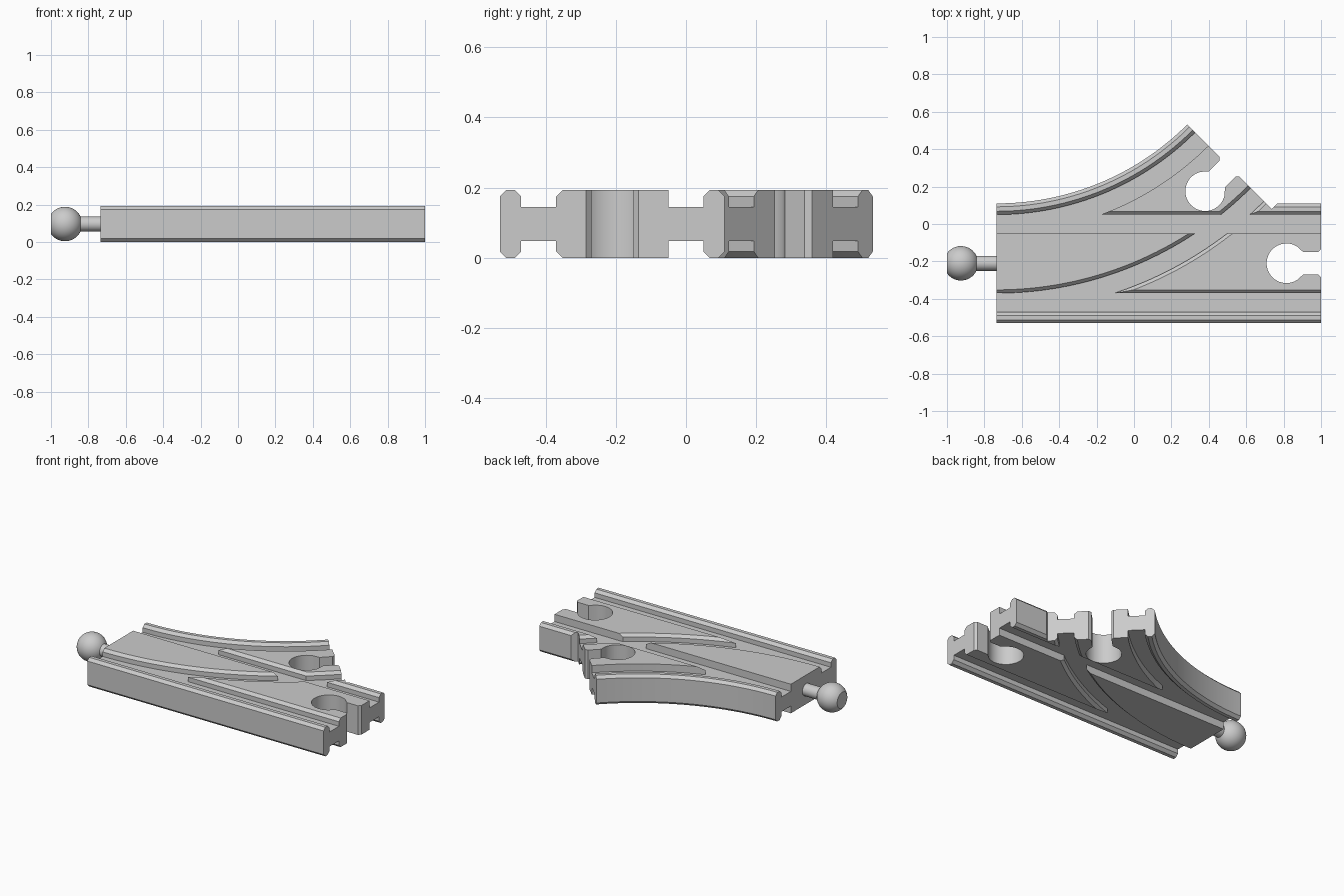
import bpy, bmesh, math
from mathutils import Vector, Matrix

cube = bpy.data.objects.get("Cube")
if cube:
    bpy.data.objects.remove(cube)

H = 0.193          # board height
W = 0.32           # half width
X0, X1 = -0.735, 1.0
CY = -0.21         # centre line of the straight road
R = 1.7625         # centre line radius of the branch
C = 0.018          # edge chamfer
S45 = math.sin(math.pi / 4)

wood = bpy.data.materials.new("grey_plastic")
wood.use_nodes = True
GREY = (0.6, 0.6, 0.6, 1)
wood.diffuse_color = GREY
wood.node_tree.nodes["Principled BSDF"].inputs["Base Color"].default_value = GREY


def to_object(name, bm):
    bmesh.ops.recalc_face_normals(bm, faces=bm.faces)
    mesh = bpy.data.meshes.new(name)
    bm.to_mesh(mesh)
    bm.free()
    mesh.materials.append(wood)
    ob = bpy.data.objects.new(name, mesh)
    bpy.context.collection.objects.link(ob)
    return ob


def loft(name, rings):
    """Closed solid through matching rings of points."""
    bm = bmesh.new()
    vs = [[bm.verts.new(p) for p in ring] for ring in rings]
    n = len(vs[0])
    for a, b in zip(vs, vs[1:]):
        for i in range(n):
            j = (i + 1) % n
            bm.faces.new((a[i], a[j], b[j], b[i]))
    bm.faces.new(vs[0])
    bm.faces.new(vs[-1])
    return to_object(name, bm)


def straight_path(extra=0):
    left = Vector((0, 1, 0))
    return [(Vector((x, CY, 0)), left) for x in (X0 - extra, X1 + extra)]


def branch_path(extra=0, steps=32):
    path = []
    for i in range(steps + 1):
        a = math.pi / 4 * i / steps
        left = Vector((-math.sin(a), math.cos(a), 0))
        path.append((Vector((X0, CY + R, 0)) - left * R, left))
    if extra:
        p, l = path[0]
        path.insert(0, (p - Vector((extra, 0, 0)), l))
        p, l = path[-1]
        path.append((p + Vector((S45, S45, 0)) * extra, l))
    return path


def sweep(name, profile, path):
    return loft(name, [[p + l * o + Vector((0, 0, z)) for o, z in profile]
                       for p, l in path])


def boolean(target, tool, operation):
    mod = target.modifiers.new(operation, "BOOLEAN")
    mod.operation = operation
    mod.solver = "EXACT"
    mod.object = tool
    bpy.context.view_layer.objects.active = target
    bpy.ops.object.modifier_apply(modifier=mod.name)
    bpy.data.objects.remove(tool)


# Board: straight road joined with the curved branch
board = [(-W, C), (-W + C, 0), (W - C, 0), (W, C),
         (W, H - C), (W - C, H), (-W + C, H), (-W, H - C)]
track = sweep("track_board", board, straight_path())

# Clear the straight rail beyond the end of the branch
end = Vector((X0 + R * S45, CY + R - R * S45, 0))
to_branch_end = Matrix.Translation(end) @ Matrix.Rotation(math.pi / 4, 4, "Z")
to_straight_end = Matrix.Translation((X1, CY, 0))


def plate(name, outline, matrix):
    return loft(name, [[matrix @ Vector((x, y, z)) for x, y in outline]
                       for z in (-0.1, H + 0.1)])


boolean(track, sweep("branch", board, branch_path()), "UNION")
boolean(track, plate("clearance", [(0, -W), (0.3, -W), (0.3, W), (0, W)],
                     to_branch_end), "DIFFERENCE")

# Wheel grooves on both faces of both roads
IN, OUT, DEPTH, TOP = 0.16, 0.26, 0.048, 0.1
right_groove = [(-OUT, DEPTH), (-OUT, C), (-OUT - C, 0), (-OUT - C, -TOP),
                (-IN + C, -TOP), (-IN + C, 0), (-IN, C), (-IN, DEPTH)]
left_groove = [(OUT, DEPTH), (OUT, C), (OUT + C, 0), (OUT + C, -TOP),
               (IN, -TOP), (IN, DEPTH)]
for path in (straight_path(0.2), branch_path(0.2)):
    for groove in (right_groove, left_groove):
        for flip in (False, True):
            shape = [(o, H - z if flip else z) for o, z in groove]
            boolean(track, sweep("groove", shape, path), "DIFFERENCE")

# Round sockets with a narrow throat and flared mouth
arc = [math.radians(58 + (360 - 116) * i / 32) for i in range(33)]
socket = [(-0.185 + 0.106 * math.cos(a), 0.106 * math.sin(a)) for a in arc]
mouth = [(-0.095, -0.06), (-0.015, -0.06), (0, -0.075), (0.1, -0.075)]
socket += mouth + [(x, -y) for x, y in reversed(mouth)]
for matrix in (to_straight_end, to_branch_end):
    boolean(track, plate("socket", socket, matrix), "DIFFERENCE")

# Connector: peg and flat-ended ball turned around the x axis
BALL_X, BALL_R, PEG_R = -0.925, 0.092, 0.04
a0 = math.acos((BALL_X + 1) / BALL_R)
a1 = math.pi - math.asin(PEG_R / BALL_R)
turned = []
for i in range(17):
    a = a0 + (a1 - a0) * i / 16
    turned.append((BALL_X - BALL_R * math.cos(a), BALL_R * math.sin(a)))
turned.append((X0 + 0.01, PEG_R))
rings = []
for x, r in turned:
    rings.append([Vector((x, CY + r * math.cos(t), H / 2 + r * math.sin(t)))
                  for t in (math.tau * k / 40 for k in range(40))])
connector = loft("connector_peg", rings)

for ob in (track, connector):
    bpy.ops.object.select_all(action="DESELECT")
    ob.select_set(True)
    bpy.context.view_layer.objects.active = ob
    bpy.ops.object.shade_smooth_by_angle(angle=math.radians(30))
